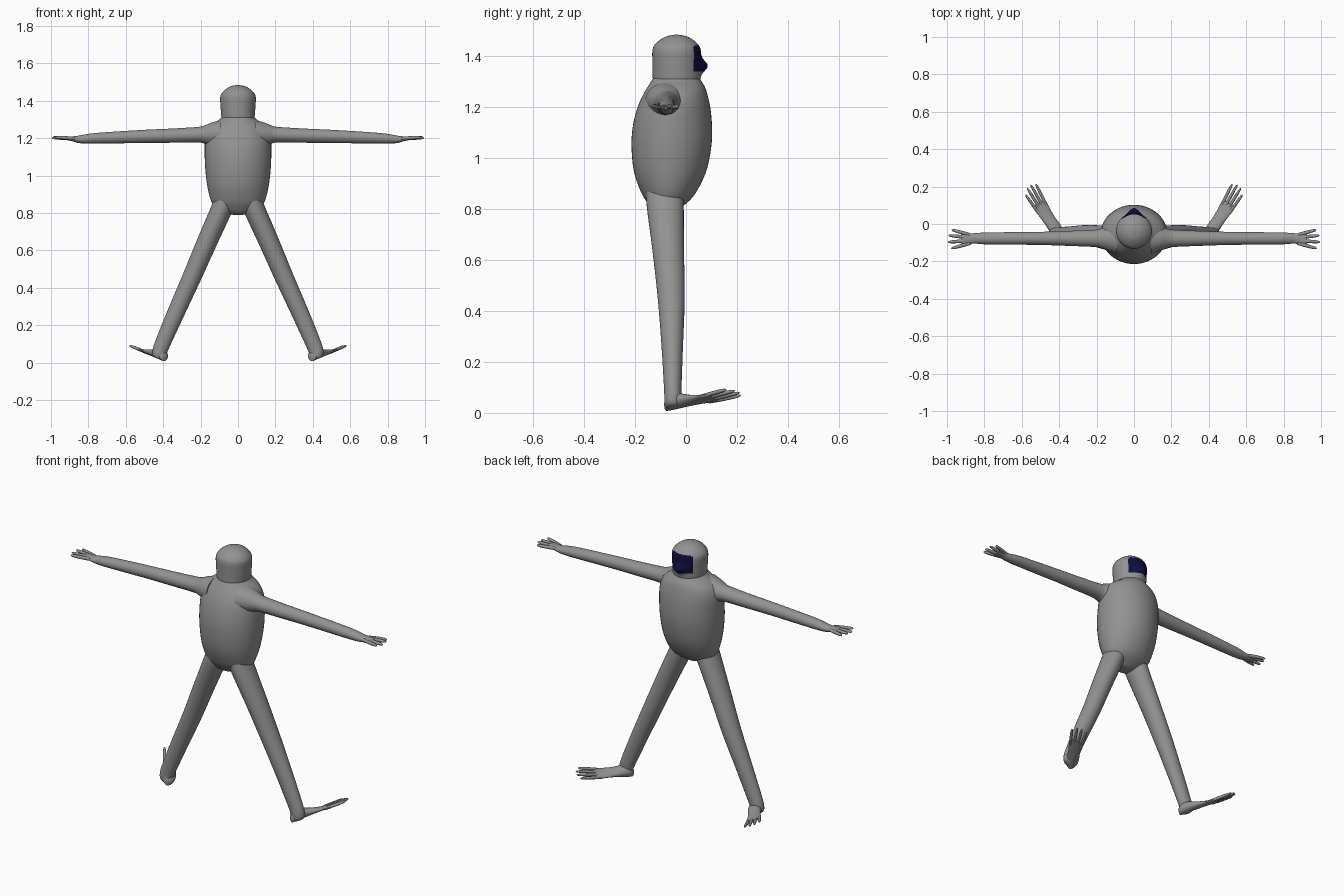
import bpy, bmesh, math
from mathutils import Vector

if "Cube" in bpy.data.objects:
    bpy.data.objects.remove(bpy.data.objects["Cube"])


def material(name, rgb):
    m = bpy.data.materials.new(name)
    m.diffuse_color = (*rgb, 1)
    m.use_nodes = True
    m.node_tree.nodes["Principled BSDF"].inputs["Base Color"].default_value = m.diffuse_color
    return m


GREY = material("grey skin", (0.29, 0.29, 0.29))
NAVY = material("navy face", (0.004, 0.004, 0.05))
X, Y, Z = Vector((1, 0, 0)), Vector((0, 1, 0)), Vector((0, 0, 1))


def spline(rows, steps):
    """Catmull-Rom resampling of rows of numbers."""
    out = []
    for i in range(len(rows) - 1):
        a, b, c, d = (rows[max(0, min(len(rows) - 1, i + k))] for k in (-1, 0, 1, 2))
        for s in range(steps):
            t = s / steps
            out.append([0.5 * (2 * q + (r - p) * t + (2 * p - 5 * q + 4 * r - w) * t * t
                               + (3 * q - p - 3 * r + w) * t ** 3)
                        for p, q, r, w in zip(a, b, c, d)])
    return out + [list(rows[-1])]


def add_tube(bm, rows, u, v, segs=32, steps=4):
    """Loft elliptical rings; each row is x, y, z, radius along u, radius along v."""
    rings = []
    for x, y, z, ru, rv in spline(rows, steps):
        ring = []
        for k in range(segs):
            a = 2 * math.pi * k / segs
            p = Vector((x, y, z)) + u * (max(ru, .001) * math.cos(a)) + v * (max(rv, .001) * math.sin(a))
            ring.append(bm.verts.new(p))
        rings.append(ring)
    for r0, r1 in zip(rings, rings[1:]):
        for k in range(segs):
            j = (k + 1) % segs
            bm.faces.new((r0[k], r0[j], r1[j], r1[k]))
    bm.faces.new(rings[0][::-1])
    bm.faces.new(rings[-1])


def add_digit(bm, start, end, r):
    """Tapered finger or toe with a rounded tip."""
    a, b = Vector(start), Vector(end)
    d = (b - a).normalized()
    u = d.cross(Z).normalized()
    v = u.cross(d)
    rows = [(*a.lerp(b, t), r * k, r * k) for t, k in
            ((0, .9), (.3, 1), (.65, .95), (.88, .75), (.96, .5), (1, .05))]
    add_tube(bm, rows, u, v, 12, 2)


def finish(name, bm, mirrored=False):
    bmesh.ops.recalc_face_normals(bm, faces=bm.faces)
    me = bpy.data.meshes.new(name)
    bm.to_mesh(me)
    bm.free()
    ob = bpy.data.objects.new(name, me)
    bpy.context.collection.objects.link(ob)
    me.materials.append(GREY)
    bpy.ops.object.select_all(action='DESELECT')
    ob.select_set(True)
    bpy.context.view_layer.objects.active = ob
    bpy.ops.object.shade_smooth_by_angle(angle=math.radians(50))
    if mirrored:
        ob.modifiers.new("mirror", 'MIRROR').use_mirror_merge = False
    return ob


# Egg-shaped torso: height, front and back depth, half width
bm = bmesh.new()
profile = [(.790, -.10, -.05, .02), (.80, -.13, -.03, .07), (.83, -.155, .01, .122),
           (.87, -.178, .042, .146), (.95, -.205, .08, .165), (1.05, -.214, .10, .176),
           (1.13, -.208, .102, .178), (1.20, -.19, .095, .176), (1.25, -.168, .084, .160),
           (1.28, -.15, .074, .130), (1.30, -.138, .062, .10), (1.32, -.125, .05, .08)]
add_tube(bm, [(0, (b + f) / 2, z, w, (f - b) / 2) for z, b, f, w in profile], X, Y, 48)
finish("torso", bm)

# Head with a pushed-out snout
bm = bmesh.new()
profile = [(1.28, .080, .085), (1.31, .088, .093), (1.34, .091, .094), (1.38, .094, .095),
           (1.42, .095, .095), (1.442, .086, .088), (1.462, .066, .068),
           (1.478, .038, .04), (1.485, .004, .004)]
add_tube(bm, [(0, -.037, z, rx, ry) for z, rx, ry in profile], X, Y, 64, 8)
for vert in bm.verts:
    x, y, z = vert.co
    if y > 0:
        vert.co.y += .028 * math.exp(-(x / .032) ** 2 - ((z - 1.362) / .026) ** 2)
head = finish("head", bm)
# Navy face patch on the snout side
head.data.materials.append(NAVY)
for f in head.data.polygons:
    c = f.center
    if c.y > .030 and 1.338 < c.z < 1.442:
        f.material_index = 1

# Arm and hand
bm = bmesh.new()
add_tube(bm, [(.09, -.075, 1.225, .085, .072), (.14, -.077, 1.222, .066, .062),
              (.175, -.077, 1.22, .053, .050), (.21, -.077, 1.219, .046, .042),
              (.35, -.077, 1.214, .040, .038), (.50, -.077, 1.210, .035, .035),
              (.68, -.077, 1.203, .033, .031), (.79, -.077, 1.198, .032, .027),
              (.85, -.077, 1.194, .028, .020), (.885, -.079, 1.197, .029, .013),
              (.91, -.08, 1.199, .033, .010), (.925, -.08, 1.200, .030, .007)], Y, Z)
for i, tip in enumerate(((.975, -.031), (.992, -.061), (.995, -.097), (.978, -.131))):
    add_digit(bm, (.875, -.058 - .015 * i, 1.199), (*tip, 1.202 + .003 * (i % 2)), .0095)
finish("arms", bm, True)

# Leg, leaning outwards
down = Vector((.39, 0, -.92)).normalized()
side = Y.cross(down).normalized()
bm = bmesh.new()
add_tube(bm, [(.058, -.083, .90, .058, .072), (.088, -.082, .82, .057, .073),
              (.168, -.07, .64, .054, .062), (.25, -.058, .45, .050, .053),
              (.335, -.054, .26, .046, .042), (.408, -.052, .09, .041, .034),
              (.422, -.052, .045, .038, .033), (.426, -.052, .027, .032, .028),
              (.428, -.052, .021, .022, .02)], side, Y)
finish("legs", bm, True)

# Foot plate at right angles to the leg, with four toes
n = -down
f = Vector((.14, .24, .06)).normalized()
f = (f - n * f.dot(n)).normalized()
l = f.cross(n)
heel = Vector((.418, -.05, .014))


def on_foot(s, across, up):
    return heel + f * s + l * across + n * up


bm = bmesh.new()
rows = [(-.034, .012, .014), (-.025, .025, .022), (0, .034, .029), (.035, .035, .028),
        (.08, .034, .0195), (.13, .037, .012), (.17, .042, .008), (.19, .038, .006)]
add_tube(bm, [(*on_foot(s, 0, max(t, .006) + .002), w, t) for s, w, t in rows], l, n)
for i, reach in enumerate((.288, .30, .295, .272)):
    k = i - 1.5
    add_digit(bm, on_foot(.15, k * .020, .010), on_foot(reach, k * .027, .008), .0085)
finish("feet", bm, True)
